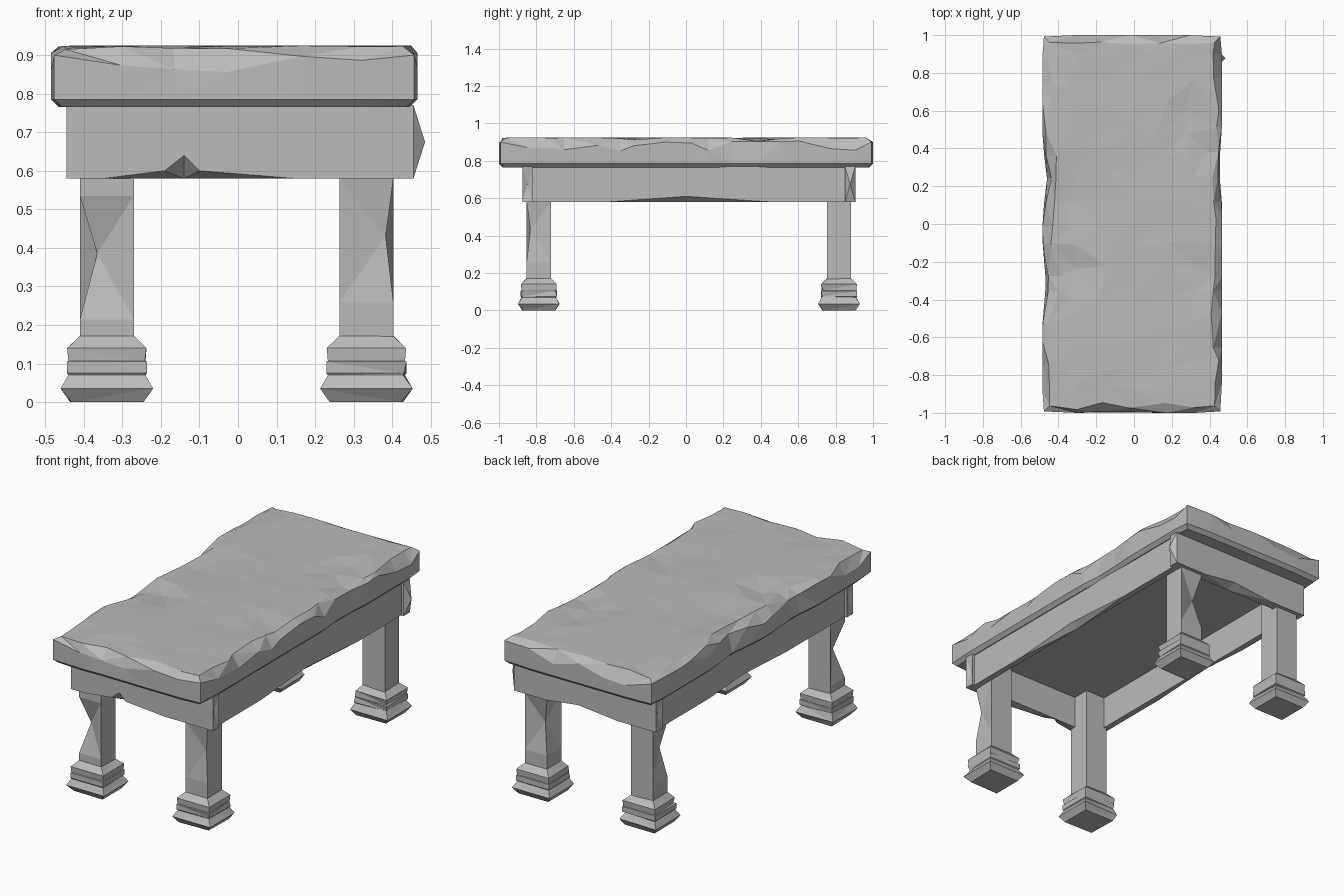
import bpy, bmesh, math, random
from mathutils import Vector

random.seed(4)
cube = bpy.data.objects.get("Cube")
if cube:
    bpy.data.objects.remove(cube, do_unlink=True)

stone = bpy.data.materials.new("grey stone")
stone.use_nodes = True
GREY = (0.5, 0.5, 0.5, 1)
stone.diffuse_color = GREY
stone.node_tree.nodes["Principled BSDF"].inputs["Base Color"].default_value = GREY


def finish(bm, name):
    bmesh.ops.triangulate(bm, faces=bm.faces[:])
    bmesh.ops.recalc_face_normals(bm, faces=bm.faces[:])
    mesh = bpy.data.meshes.new(name)
    bm.to_mesh(mesh)
    bm.free()
    mesh.materials.append(stone)
    obj = bpy.data.objects.new(name, mesh)
    bpy.context.collection.objects.link(obj)
    return obj


def loft(bm, rings):
    """Skin four-cornered rings and cap both ends."""
    loops = [[bm.verts.new(p) for p in ring] for ring in rings]
    for a, b in zip(loops, loops[1:]):
        for i in range(4):
            j = (i + 1) % 4
            bm.faces.new((a[i], a[j], b[j], b[i]))
    return bm.faces.new(loops[0]), bm.faces.new(loops[-1])


def falloff(x, y, spots):
    """Deepest dent at a point; each spot is x, y, radius, depth."""
    return max([0] + [d * (1 - math.hypot(x - cx, y - cy) / r)
                      for cx, cy, r, d in spots if math.hypot(x - cx, y - cy) < r])


# Table slab: a chipped grid whose rim is extruded down in three steps
NOTCHES = [(-0.48, 0.25, 0.2, 0.05), (-0.48, -0.31, 0.2, 0.045),
           (0.46, 0.3, 0.18, 0.03), (-0.1, -1, 0.15, 0.01)]
DENTS = [(-0.38, -0.25, 0.16, 0.03), (0.3, 0.55, 0.14, 0.014), (-0.3, 0.15, 0.25, 0.012),
         (-0.1, -0.95, 0.12, 0.02), (0.42, -0.25, 0.15, 0.02), (0.44, 0.4, 0.14, 0.02),
         (-0.45, 0.95, 0.15, 0.02), (-0.45, -0.95, 0.12, 0.02)]
bm = bmesh.new()
bmesh.ops.create_grid(bm, x_segments=6, y_segments=16, size=1)
level = {v: 0 for v in bm.verts}
rim = [e for e in bm.edges if e.is_boundary]
for step in (1, 2, 3):
    out = bmesh.ops.extrude_edge_only(bm, edges=rim)["geom"]
    level.update({v: step for v in out if isinstance(v, bmesh.types.BMVert)})
    new = {v for v in out if isinstance(v, bmesh.types.BMVert)}
    rim = [e for e in out if isinstance(e, bmesh.types.BMEdge) and set(e.verts) <= new]
bmesh.ops.holes_fill(bm, edges=rim, sides=0)
wear = {}
for v, step in level.items():
    u, w = v.co.x, v.co.y
    key = (round(u, 3), round(w, 3))
    sx = math.copysign(1, u) if abs(u) > 0.99 else 0
    sy = math.copysign(1, w) if abs(w) > 0.99 else 0
    edge, corner = bool(sx or sy), bool(sx and sy)
    if key not in wear:
        wear[key] = (random.uniform(0.015, 0.06), random.uniform(0.85, 0.908),
                     random.uniform(-0.03, 0.03), random.uniform(0, 0.003))
    bite, height, slide, sink = wear[key]
    x, y = -0.01 + 0.475 * u, w
    notch = falloff(x, y, NOTCHES)
    if not sx:
        x += slide
    if not sy:
        y += slide
    inset = notch + (0.008 if corner else 0)
    if step == 0:
        z = 0.925 - sink - falloff(x, y, DENTS)
        inset += 0.03 if corner else bite
    elif step == 1:
        z = 0.9 if corner else height
    elif step == 2:
        z = 0.785
        inset -= notch * 0.5
    else:
        z = 0.765
        inset += 0.02 - notch * 0.5
    if edge:
        x, y = x - sx * inset, y - sy * inset
    v.co = (x, y, z)
finish(bm, "table_slab")


# Apron boards under the slab
def board(name, along_x, start, end, outer, inner, chips, tips):
    """Plank with chipped lower outer edge; tips push the end centres outward."""
    low, high = 0.58, 0.77
    stations = sorted({start, end, *[c[0] for c in chips]})
    lift = dict(chips)
    rings = []
    for s in stations:
        rise = lift.get(s, 0)
        back = outer + (inner - outer) * min(1, rise * 9)
        ring = [(outer, low + rise), (back, low), (inner, low), (inner, high), (outer, high)]
        ring = [ring[0], ring[2], ring[3], ring[4]]
        rings.append([(s, c, z) if along_x else (c, s, z) for c, z in ring])
    bm = bmesh.new()
    for cap, tip in zip(loft(bm, rings), tips):
        centre = bmesh.ops.poke(bm, faces=[cap])["verts"][0]
        centre.co[0 if along_x else 1] += tip
    finish(bm, name)


board("front_apron", True, -0.445, 0.455, -0.875, -0.82,
      [(-0.35, 0), (-0.19, 0.02), (-0.14, 0.06), (-0.1, 0.02), (0.15, 0)], (0.012, -0.015))
board("back_apron", True, -0.445, 0.455, 0.905, 0.85,
      [(-0.2, 0), (0.05, 0.025), (0.25, 0)], (0.012, 0.03))
board("left_apron", False, -0.85, 0.88, 0.44, 0.405,
      [(-0.42, 0), (0, 0.03), (0.45, 0)], (0, 0))
board("right_apron", False, -0.85, 0.88, -0.43, -0.395,
      [(-0.3, 0), (0.1, 0.02), (0.4, 0)], (0, 0))

# Legs: square shaft with one chipped corner, on a moulded foot
CORNERS = [(-1, -1), (1, -1), (1, 1), (-1, 1)]
FOOT = [(0, 0.095), (0.035, 0.12), (0.07, 0.1), (0.075, 0.104), (0.105, 0.104),
        (0.107, 0.1), (0.14, 0.103), (0.172, 0.07)]
LEGS = [("front_right", -0.34, -0.787, 0, 0.385, 0.045),
        ("front_left", 0.333, -0.787, 1, 0.43, 0.02),
        ("back_left", 0.333, 0.818, 3, 0.42, 0.035),
        ("back_right", -0.34, 0.818, 0, 0.43, 0.03)]


def square(x, y, z, half, chipped=None, depth=0):
    return [(x + sx * (half - (depth if i == chipped else 0)),
             y + sy * (half * 0.93 - (depth if i == chipped else 0)), z)
            for i, (sx, sy) in enumerate(CORNERS)]


for side, x, y, corner, chip_z, depth in LEGS:
    bm = bmesh.new()
    loft(bm, [square(x, y, 0.165, 0.07), square(x, y, chip_z - 0.17, 0.07),
              square(x, y, chip_z, 0.07, corner, depth),
              square(x, y, chip_z + 0.15, 0.07), square(x, y, 0.77, 0.07)])
    finish(bm, side + "_leg")
    bm = bmesh.new()
    loft(bm, [square(x, y, z, half, random.randrange(4), random.uniform(0, 0.008))
              for z, half in FOOT])
    finish(bm, side + "_foot")
